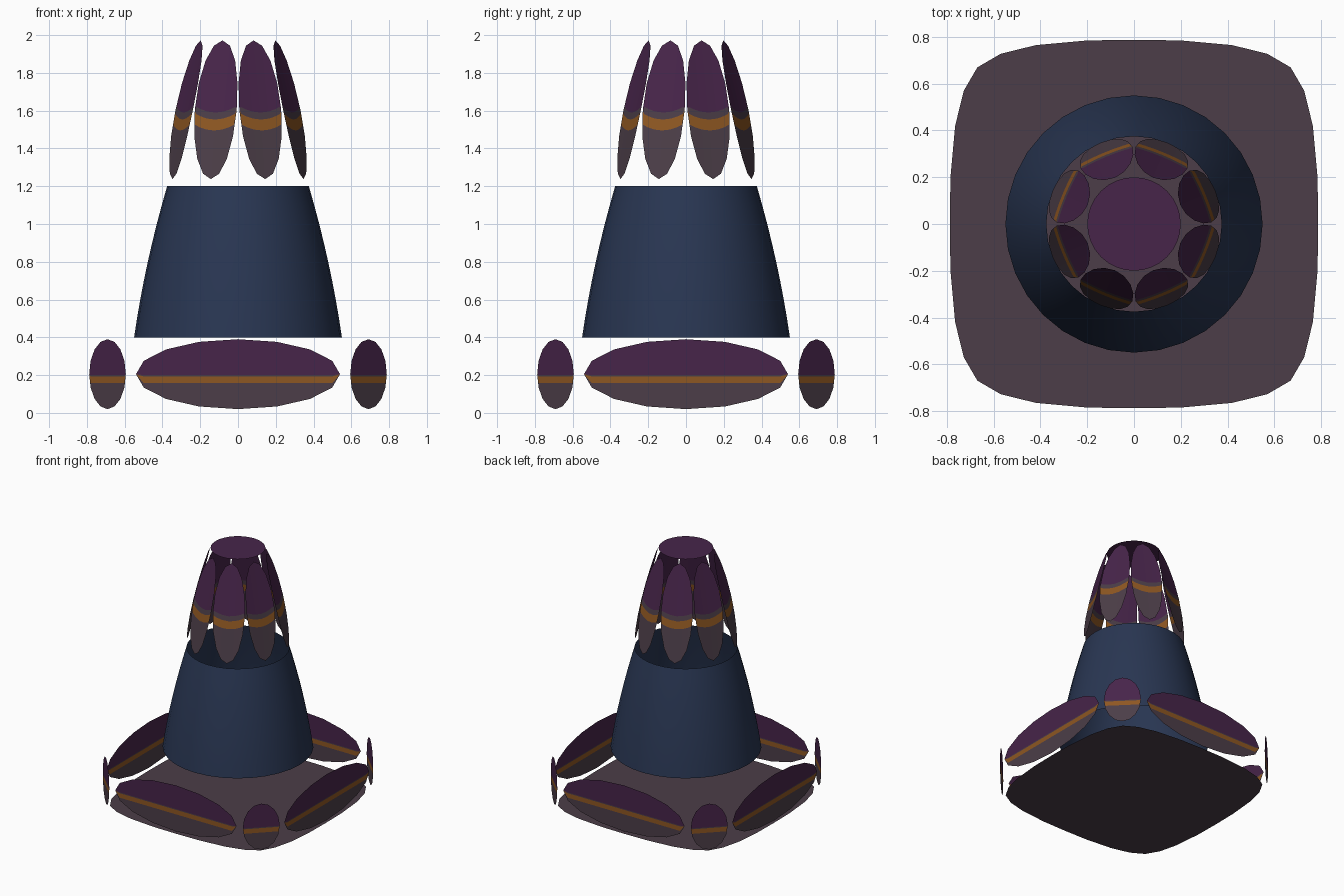
import bpy, bmesh
from math import sin, cos, pi, radians

cube = bpy.data.objects.get("Cube")
if cube:
    bpy.data.objects.remove(cube, do_unlink=True)


def material(name, rgb):
    m = bpy.data.materials.new(name)
    m.use_nodes = True
    m.diffuse_color = (*rgb, 1)
    m.node_tree.nodes["Principled BSDF"].inputs["Base Color"].default_value = (*rgb, 1)
    return m


PURPLE = material("dark purple", (.063, .018, .068))
GREY = material("mauve grey", (.072, .048, .065))
ORANGE = material("burnt orange", (.27, .095, .016))
BLUE = material("navy blue", (.022, .037, .085))


def finish(name, bm, mats, smooth=False):
    bmesh.ops.remove_doubles(bm, verts=bm.verts, dist=0.0005)
    for f in bm.faces:
        f.smooth = smooth
    mesh = bpy.data.meshes.new(name)
    bm.to_mesh(mesh)
    bm.free()
    for m in mats:
        mesh.materials.append(m)
    ob = bpy.data.objects.new(name, mesh)
    bpy.context.collection.objects.link(ob)
    return ob


def flat_plate(name, points, z, mat):
    bm = bmesh.new()
    bm.faces.new([bm.verts.new((x, y, z)) for x, y in points])
    return finish(name, bm, [mat])


def oval_panel(name, angle, half_w, z_mid, half_h, radius, cuts, dip=0):
    """Sixteen-sided oval facing outward, split into bands at the given heights."""
    bm = bmesh.new()
    ca, sa = cos(angle), sin(angle)
    columns = []
    for k in range(9):
        t = pi * k / 8
        u, h = -half_w * cos(t), half_h * sin(t)
        lift = dip * (cos(t) ** 2)
        rows = [-h] + [max(-h, min(h, c + lift)) for c in cuts] + [h]
        column = []
        for v in rows:
            r = radius(v / half_h)
            column.append(bm.verts.new((r * ca - u * sa, r * sa + u * ca, z_mid + v)))
        columns.append(column)
    # bands from bottom to top: grey, orange, grey, purple
    band_material = (0, 1, 0, 2)
    for a, b in zip(columns, columns[1:]):
        for i in range(len(cuts) + 1):
            f = bm.faces.new((a[i], b[i], b[i + 1], a[i + 1]))
            f.material_index = band_material[i]
    bmesh.ops.dissolve_degenerate(bm, dist=0.0005, edges=bm.edges)
    return finish(name, bm, [GREY, ORANGE, PURPLE])


# Rounded square floor, one octant mirrored across the diagonal and turned
half_side = [(0, .788), (.2, .785), (.42, .765), (.57, .728), (.67, .67)]
quarter = half_side + [(y, x) for x, y in reversed(half_side[1:-1])]
outline = []
for turn in range(4):
    outline += quarter
    quarter = [(y, -x) for x, y in quarter]
flat_plate("floor_plate", outline[::-1], 0, GREY)

# Lower ring of oval panels: wide on the sides, small on the corners
low_cuts = (-.048, -.012, -.005)
for i, side in enumerate(("left", "back", "right", "front")):
    oval_panel(f"{side}_side_panel", i * pi / 2, .54, .205, .185,
               lambda v: .79, low_cuts)
    oval_panel(f"corner_panel_{i + 1}", i * pi / 2 + pi / 4, .137, .205, .185,
               lambda v: .977, low_cuts)

# Open, slightly bulging tower wall
bm = bmesh.new()
rings, sides = 8, 32
wall = []
for j in range(rings + 1):
    t = j / rings
    r = .55 - .175 * t + .06 * t * (1 - t)
    wall.append([bm.verts.new((r * cos(2 * pi * k / sides), r * sin(2 * pi * k / sides),
                               .4 + .8 * t)) for k in range(sides)])
for lo, hi in zip(wall, wall[1:]):
    for k in range(sides):
        n = (k + 1) % sides
        bm.faces.new((lo[k], lo[n], hi[n], hi[k]))
finish("tower_wall", bm, [BLUE], smooth=True)

# Upper ring of leaning petals
for i in range(8):
    oval_panel(f"petal_{i + 1}", radians(22.5 + 45 * i), .12, 1.605, .367,
               lambda v: .295 - .081 * v + .013 * (1 - v * v),
               (-.11, -.052, -.015), dip=.035)

# Round cap
flat_plate("top_cap", [(.2 * cos(2 * pi * k / 32), .2 * sin(2 * pi * k / 32))
                       for k in range(32)], 2, PURPLE)
